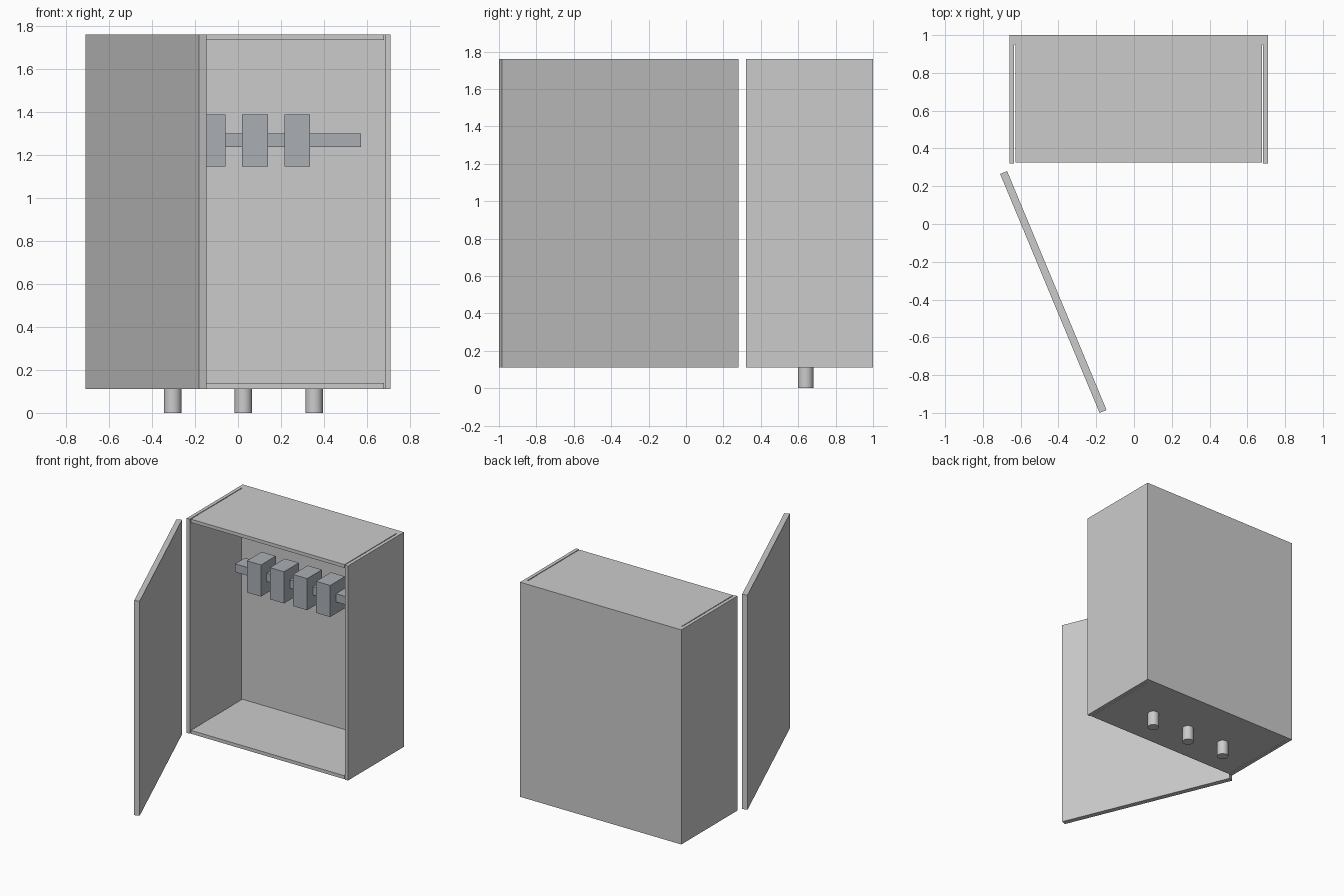
import bpy
from math import radians

if "Cube" in bpy.data.objects:
    bpy.data.objects.remove(bpy.data.objects["Cube"])

steel = bpy.data.materials.new("blue_grey")
steel.diffuse_color = (0.40, 0.43, 0.46, 1)
steel.use_nodes = True
steel.node_tree.nodes["Principled BSDF"].inputs["Base Color"].default_value = steel.diffuse_color


def box(name, lo, hi, mat=None):
    """Axis-aligned box between two corners."""
    bpy.ops.mesh.primitive_cube_add(size=1, location=[(a + b) / 2 for a, b in zip(lo, hi)])
    ob = bpy.context.object
    ob.name = name
    ob.scale = [b - a for a, b in zip(lo, hi)]
    bpy.ops.object.transform_apply(location=False, rotation=False, scale=True)
    if mat:
        ob.data.materials.append(mat)
    return ob


CX = 0.025                      # cabinet centre in x
HW = 0.685                      # half width
Y0, YB, Y1 = 0.32, 0.95, 1.0    # front, inside of back, back
Z0, Z1 = 0.112, 1.76
T, GAP = 0.026, 0.006           # panel thickness, seam beside the side panels

# Cabinet shell
box("back_panel", (CX - HW, YB, Z0), (CX + HW, Y1, Z1))
box("left_side", (CX - HW, Y0, Z0), (CX - HW + T, YB, Z1))
box("right_side", (CX + HW - T, Y0, Z0), (CX + HW, YB, Z1))
inner = HW - T - GAP
box("top_panel", (CX - inner, Y0 + 0.005, Z1 - T), (CX + inner, YB, Z1))
box("bottom_panel", (CX - inner, Y0 + 0.005, Z0), (CX + inner, YB, Z0 + T))

# Open door, swung out on the left
door = box("door", (-HW, -0.02, Z0), (HW, 0.02, Z1))
door.location = (-0.427, -0.36, (Z0 + Z1) / 2)
door.rotation_euler.z = radians(-67.4)

# Mounting rail with four breaker blocks
box("mounting_rail", (CX - 0.547, 0.71, 1.235), (CX + 0.547, 0.83, 1.298), steel)
for i in range(4):
    x = -0.313 + i * 0.196
    box(f"breaker_{i + 1}", (x - 0.06, 0.64, 1.145), (x + 0.06, 0.82, 1.388), steel)

# Cable glands under the cabinet
for i in range(3):
    bpy.ops.mesh.primitive_cylinder_add(vertices=32, radius=0.041, depth=Z0 + 0.01,
                                        location=(CX + (i - 1) * 0.329, 0.64, (Z0 + 0.01) / 2))
    bpy.context.object.name = f"cable_gland_{i + 1}"
    bpy.ops.object.shade_smooth_by_angle()
